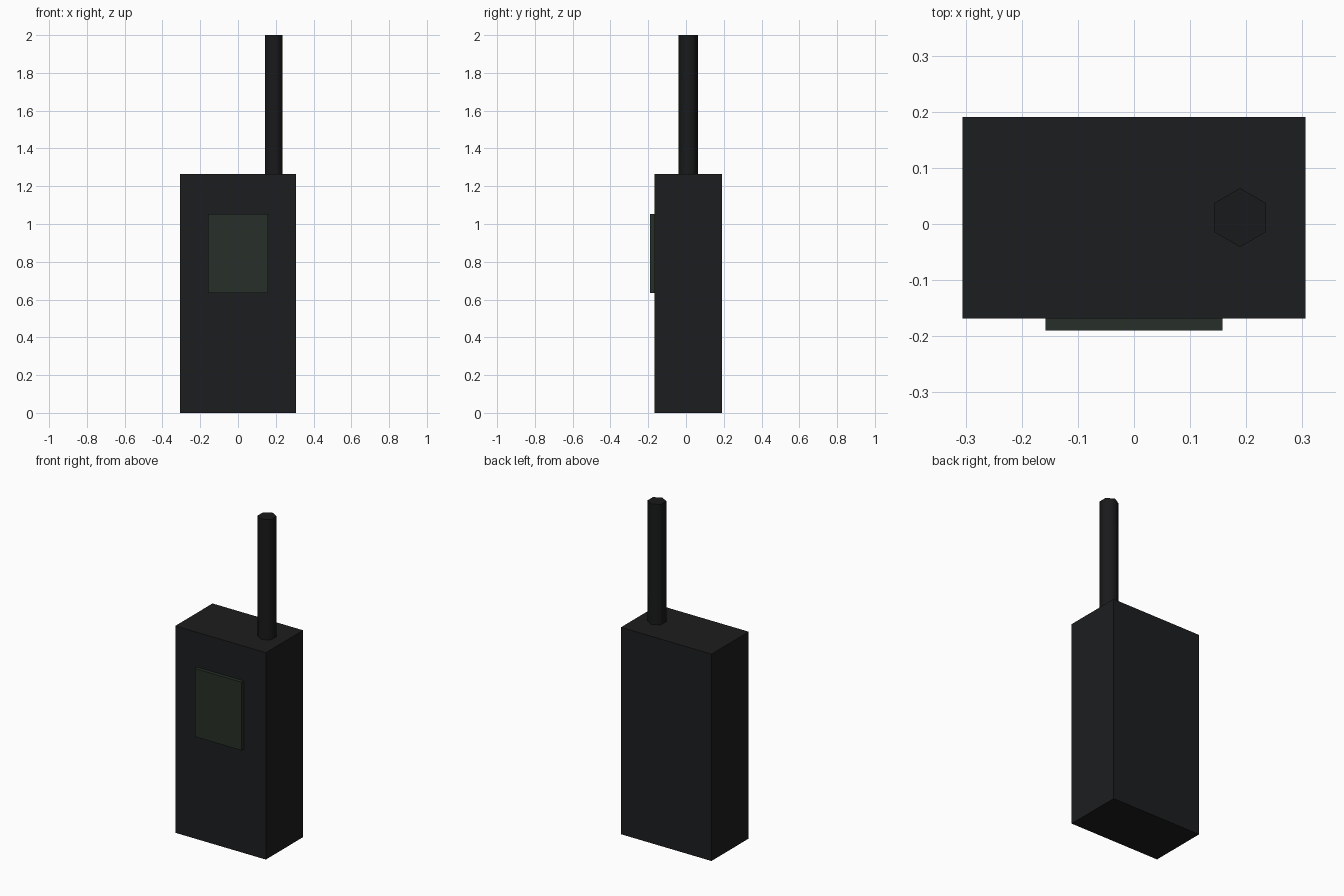
import bpy, math

if "Cube" in bpy.data.objects:
    bpy.data.objects.remove(bpy.data.objects["Cube"])


def material(name, rgb):
    mat = bpy.data.materials.new(name)
    mat.diffuse_color = (*rgb, 1)
    mat.use_nodes = True
    mat.node_tree.nodes["Principled BSDF"].inputs["Base Color"].default_value = mat.diffuse_color
    return mat


def prism(name, outline, z0, z1, mat):
    """Extrude a counter-clockwise xy outline from z0 to z1."""
    n = len(outline)
    verts = [(x, y, z) for z in (z0, z1) for x, y in outline]
    faces = [tuple(reversed(range(n))), tuple(range(n, 2 * n))]
    faces += [(i, (i + 1) % n, n + (i + 1) % n, n + i) for i in range(n)]
    mesh = bpy.data.meshes.new(name)
    mesh.from_pydata(verts, [], faces)
    mesh.materials.append(mat)
    obj = bpy.data.objects.new(name, mesh)
    bpy.context.collection.objects.link(obj)
    return obj


def rect(half_x, y0, y1):
    return [(-half_x, y0), (half_x, y0), (half_x, y1), (-half_x, y1)]


black = material("black_plastic", (0.012, 0.0125, 0.0135))
rubber = material("black_rubber", (0.0095, 0.01, 0.0105))
green = material("dark_green_glass", (0.02, 0.028, 0.021))

# Main case
prism("body", rect(0.306, -0.168, 0.191), 0, 1.264, black)

# Raised display panel on the front
prism("screen", rect(0.158, -0.19, -0.168), 0.635, 1.052, green)

# Six-sided antenna, corners pointing front and back
hexagon = [(0.189 + 0.0525 * math.cos(math.radians(90 + 60 * i)),
            0.0115 + 0.0525 * math.sin(math.radians(90 + 60 * i))) for i in range(6)]
antenna = prism("antenna", hexagon, 1.264, 2.0, rubber)
bpy.context.view_layer.objects.active = antenna
antenna.select_set(True)
bpy.ops.object.shade_smooth_by_angle(angle=math.radians(65))
